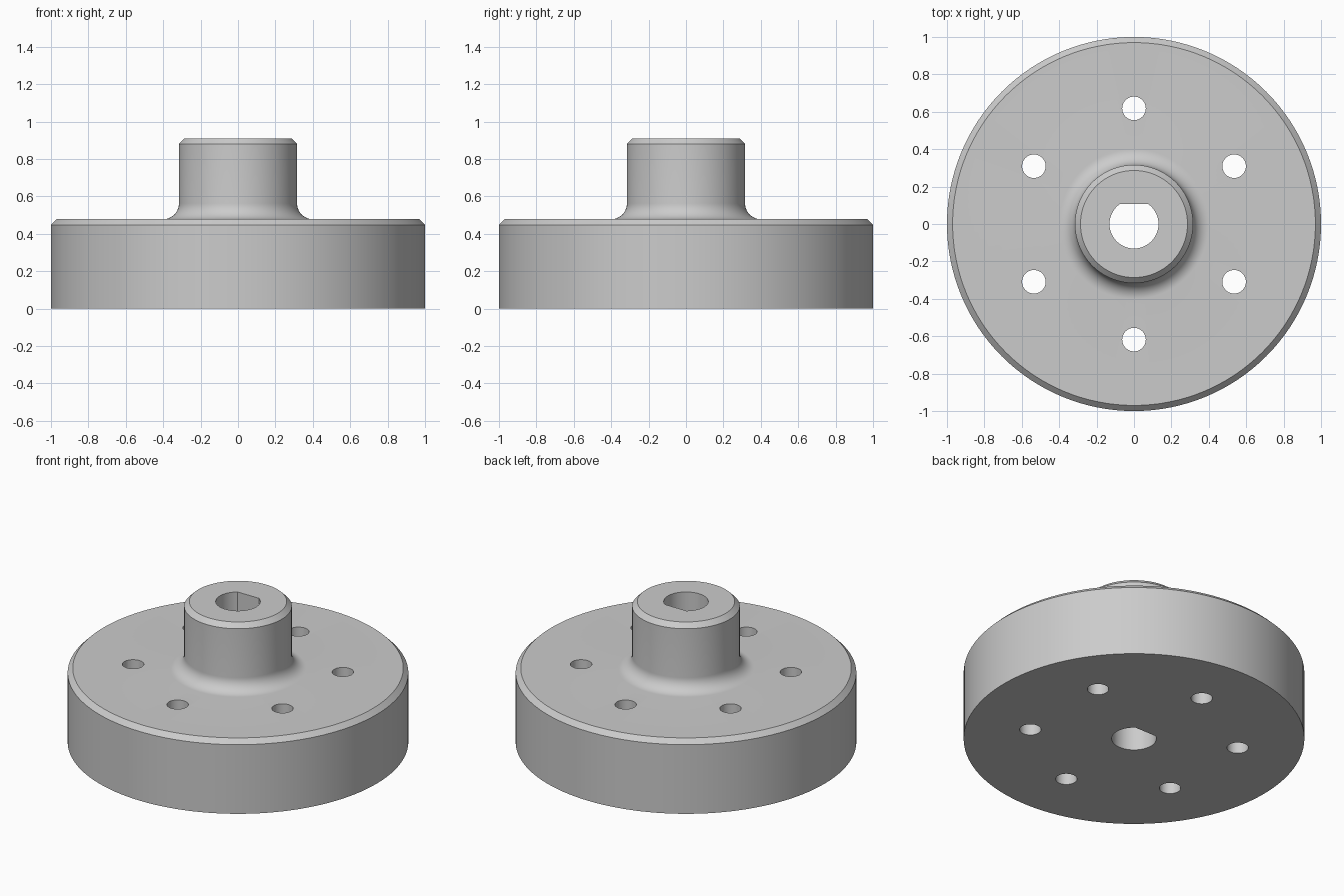
import bpy, bmesh, math
from mathutils import Matrix

if "Cube" in bpy.data.objects:
    bpy.data.objects.remove(bpy.data.objects["Cube"])

SEGMENTS = 128
HEIGHT = 0.91

metal = bpy.data.materials.new("plain grey")
metal.diffuse_color = (0.6, 0.6, 0.6, 1)
metal.use_nodes = True
metal.node_tree.nodes["Principled BSDF"].inputs["Base Color"].default_value = metal.diffuse_color


def make_object(name, bm):
    bmesh.ops.recalc_face_normals(bm, faces=bm.faces)
    mesh = bpy.data.meshes.new(name)
    bm.to_mesh(mesh)
    bm.free()
    mesh.materials.append(metal)
    obj = bpy.data.objects.new(name, mesh)
    bpy.context.collection.objects.link(obj)
    return obj


def add_prism(bm, outline, z0, z1):
    """Extrude a closed xy outline between two heights."""
    low = [bm.verts.new((x, y, z0)) for x, y in outline]
    high = [bm.verts.new((x, y, z1)) for x, y in outline]
    bm.faces.new(low[::-1])
    bm.faces.new(high)
    for i in range(len(outline)):
        j = (i + 1) % len(outline)
        bm.faces.new((low[i], low[j], high[j], high[i]))


# Hub profile: chamfered flange, fillet, chamfered boss
fillet = 0.085
boss = 0.316
top = 0.478
profile = [(1.0, 0), (1.0, 0.448), (0.97, top)]
for i in range(13):
    a = math.radians(270 - 90 * i / 12)
    profile.append((boss + fillet + fillet * math.cos(a), top + fillet + fillet * math.sin(a)))
profile += [(boss, HEIGHT - 0.03), (boss - 0.03, HEIGHT)]

# Revolve the profile into rings and cap both ends
bm = bmesh.new()
rings = []
for r, z in profile:
    rings.append([bm.verts.new((r * math.cos(math.tau * k / SEGMENTS),
                                r * math.sin(math.tau * k / SEGMENTS), z))
                  for k in range(SEGMENTS)])
for a, b in zip(rings, rings[1:]):
    for k in range(SEGMENTS):
        n = (k + 1) % SEGMENTS
        bm.faces.new((a[k], a[n], b[n], b[k]))
bm.faces.new(rings[0][::-1])
bm.faces.new(rings[-1])
hub = make_object("flanged_hub", bm)

# Cutter: D-shaped shaft bore and six bolt holes
bm = bmesh.new()
bore, flat = 0.131, 0.106
start = math.asin(flat / bore)
sweep = math.pi + 2 * start
arc = [math.pi - start + sweep * i / 48 for i in range(49)]
add_prism(bm, [(bore * math.cos(a), bore * math.sin(a)) for a in arc], -0.1, HEIGHT + 0.1)
for k in range(6):
    turn = math.radians(30 + 60 * k)
    bmesh.ops.create_cone(bm, cap_ends=True, segments=40, radius1=0.063, radius2=0.063, depth=1.0,
                          matrix=Matrix.Translation((0.618 * math.cos(turn), 0.618 * math.sin(turn), 0.3)))
cutter = make_object("hole_cutter", bm)
cutter.hide_render = True

# Cut the holes and smooth the curved walls
bpy.context.view_layer.objects.active = hub
hub.select_set(True)
cut = hub.modifiers.new("holes", 'BOOLEAN')
cut.operation = 'DIFFERENCE'
cut.solver = 'EXACT'
cut.object = cutter
bpy.ops.object.modifier_apply(modifier=cut.name)
bpy.data.objects.remove(cutter, do_unlink=True)
bpy.ops.object.shade_smooth_by_angle(angle=math.radians(30))
